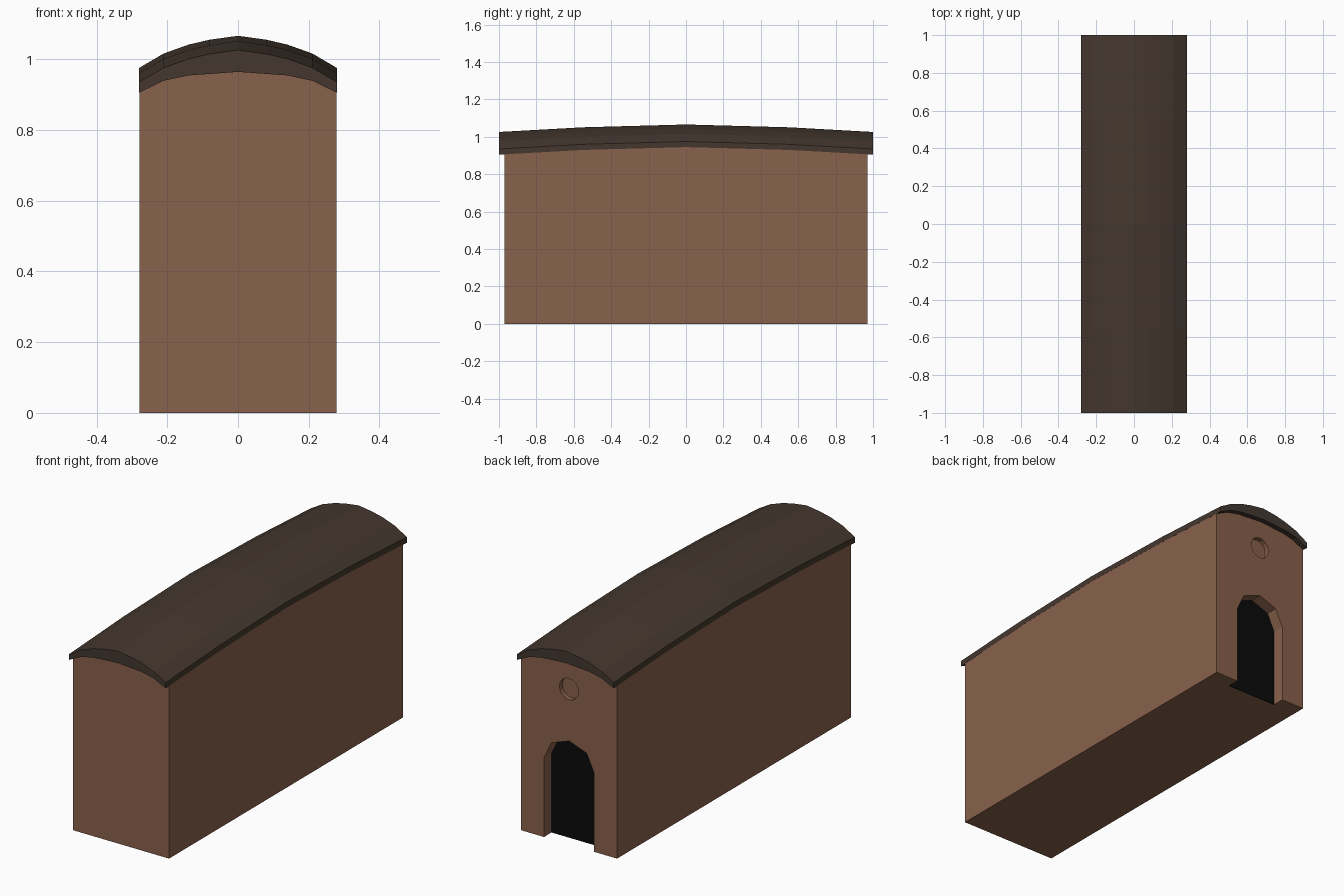
import bpy, bmesh, math

if "Cube" in bpy.data.objects:
    bpy.data.objects.remove(bpy.data.objects["Cube"], do_unlink=True)


def material(name, rgb):
    m = bpy.data.materials.new(name)
    m.use_nodes = True
    m.diffuse_color = (*rgb, 1)
    m.node_tree.nodes["Principled BSDF"].inputs["Base Color"].default_value = (*rgb, 1)
    return m


brick = material("brown brick", (0.25, 0.12, 0.07))
slate = material("dark brown roof", (0.058, 0.039, 0.028))
black = material("black doorway", (0.003, 0.003, 0.003))


def loft(name, profile, stations, mat):
    """Sweep an (x, z) profile along y; each station is (y, z drop)."""
    bm = bmesh.new()
    rings = [[bm.verts.new((x, y, z - drop if z > 0 else z)) for x, z in profile]
             for y, drop in stations]
    n = len(profile)
    for a, b in zip(rings, rings[1:]):
        for i in range(n):
            j = (i + 1) % n
            bm.faces.new((a[i], a[j], b[j], b[i]))
    bm.faces.new(rings[0])
    bm.faces.new(rings[-1])
    bmesh.ops.recalc_face_normals(bm, faces=bm.faces)
    mesh = bpy.data.meshes.new(name)
    bm.to_mesh(mesh)
    bm.free()
    mesh.materials.append(mat)
    obj = bpy.data.objects.new(name, mesh)
    bpy.context.collection.objects.link(obj)
    return obj


def mirrored(half):
    """Complete a curve given from the centre out to +x."""
    return [(-x, z) for x, z in reversed(half[1:])] + half


def arch(half_width, spring, rise, base):
    steps = 4
    curve = [(half_width * math.cos(math.pi * i / steps),
              spring + rise * math.sin(math.pi * i / steps)) for i in range(steps + 1)]
    return [(-half_width, base), (half_width, base)] + curve


def sag(end, mid):
    return [(-end, 0.04), (-mid, 0.015), (0, 0), (mid, 0.015), (end, 0.04)]


# Curved roof, thicker along the ridge and drooping towards both ends
top = mirrored([(0, 1.066), (0.08, 1.055), (0.14, 1.041), (0.21, 1.016), (0.28, 0.975)])
under = mirrored([(0, 1.004), (0.14, 0.994), (0.21, 0.979), (0.28, 0.945)])
loft("roof", top + under[::-1], sag(1.0, 0.55), slate)

# Brick walls, reaching slightly into the roof
wall_top = [(x * 0.997, z + 0.008) for x, z in under]
walls = loft("walls", [(-0.279, 0), (0.279, 0)] + wall_top[::-1], sag(0.97, 0.55), brick)


def cut(target, cutter):
    mod = target.modifiers.new("recess", "BOOLEAN")
    mod.operation = "DIFFERENCE"
    mod.solver = "EXACT"
    mod.object = cutter
    bpy.context.view_layer.objects.active = target
    bpy.ops.object.modifier_apply(modifier=mod.name)
    bpy.data.objects.remove(cutter, do_unlink=True)


# Arched doorway recess and round recess in the back gable
cut(walls, loft("door_cutter", arch(0.145, 0.415, 0.128, -0.05),
                [(0.905, 0), (1.1, 0)], brick))
ring = [(0.056 * math.cos(math.tau * i / 16), 0.815 + 0.056 * math.sin(math.tau * i / 16))
        for i in range(16)]
cut(walls, loft("round_cutter", ring, [(0.945, 0), (1.1, 0)], brick))

# Dark panel filling the back of the doorway
loft("doorway_panel", arch(0.1445, 0.415, 0.1275, 0), [(0.903, 0), (0.908, 0)], black)
